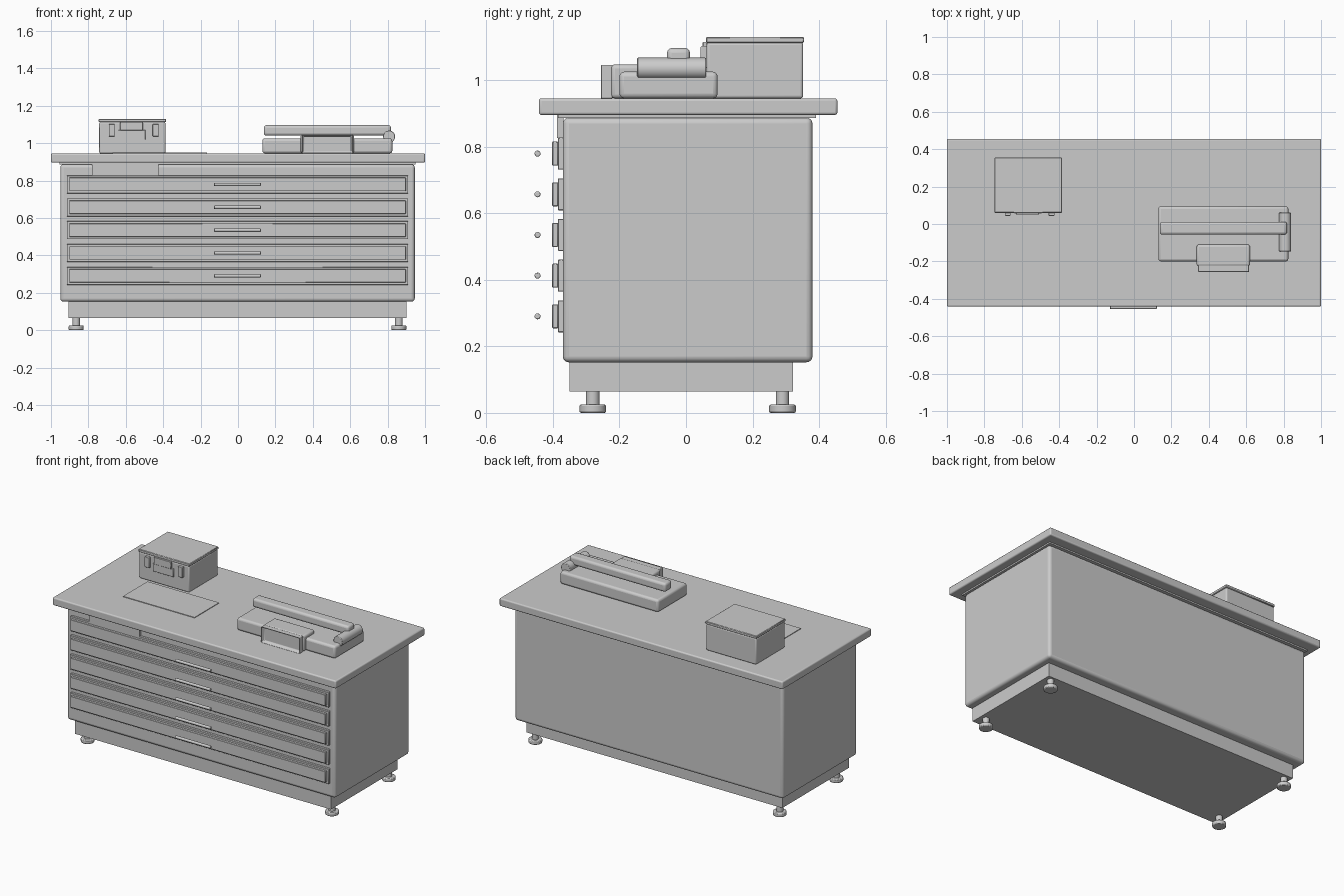
import bpy, bmesh, math
from mathutils import Matrix

old = bpy.data.objects.get("Cube")
if old:
    bpy.data.objects.remove(old, do_unlink=True)

grey = bpy.data.materials.new("light_grey")
grey.use_nodes = True
COLOUR = (0.6, 0.6, 0.6, 1)
grey.diffuse_color = COLOUR
grey.node_tree.nodes["Principled BSDF"].inputs["Base Color"].default_value = COLOUR


def finish(name, bm, bevel=0, segments=3):
    mesh = bpy.data.meshes.new(name)
    bm.to_mesh(mesh)
    bm.free()
    obj = bpy.data.objects.new(name, mesh)
    bpy.context.collection.objects.link(obj)
    mesh.materials.append(grey)
    if bevel:
        mod = obj.modifiers.new("rounded_edges", "BEVEL")
        mod.width = bevel
        mod.segments = segments
        mod.limit_method = "ANGLE"
    bpy.ops.object.select_all(action="DESELECT")
    obj.select_set(True)
    bpy.context.view_layer.objects.active = obj
    bpy.ops.object.shade_smooth_by_angle(angle=math.radians(35))
    return obj


def box(name, x, y, z, bevel=0, segments=3, recess=None):
    """Box from (min, max) ranges; recess = (rim width, depth) on the front face."""
    bm = bmesh.new()
    bmesh.ops.create_cube(bm, size=1)
    for v in bm.verts:
        for i, (lo, hi) in enumerate((x, y, z)):
            v.co[i] = hi if v.co[i] > 0 else lo
    if recess:
        bm.normal_update()
        front = [f for f in bm.faces if f.normal.y < -0.9]
        bmesh.ops.inset_region(bm, faces=front, thickness=recess[0])
        bmesh.ops.translate(bm, verts=front[0].verts, vec=(0, recess[1], 0))
    return finish(name, bm, bevel, segments)


def rod(name, centre, radius, length, axis="Z", bevel=0):
    bm = bmesh.new()
    turn = {"X": Matrix.Rotation(math.pi / 2, 4, "Y"),
            "Y": Matrix.Rotation(math.pi / 2, 4, "X"),
            "Z": Matrix()}[axis]
    bmesh.ops.create_cone(bm, cap_ends=True, segments=32, radius1=radius,
                          radius2=radius, depth=length,
                          matrix=Matrix.Translation(centre) @ turn)
    return finish(name, bm, bevel, 2)


# Cabinet
box("worktop", (-1, 1), (-0.442, 0.455), (0.895, 0.945), 0.008)
box("worktop_spacer", (-0.955, 0.95), (-0.385, 0.39), (0.886, 0.896))
box("cabinet_body", (-0.95, 0.945), (-0.37, 0.38), (0.152, 0.887), 0.018, 4)
box("plinth", (-0.905, 0.9), (-0.35, 0.322), (0.065, 0.16))
box("label_strip", (-0.78, -0.425), (-0.388, -0.368), (0.826, 0.895))

# Levelling feet
for x in (-0.865, 0.86):
    for y in (-0.28, 0.29):
        rod("foot_stem", (x, y, 0.045), 0.02, 0.05)
        rod("foot_pad", (x, y, 0.0125), 0.04, 0.025, bevel=0.005)

# Five shallow drawers
for i in range(5):
    z = 0.779 - i * 0.1222
    box("drawer_frame", (-0.915, 0.91), (-0.385, -0.365), (z - 0.048, z + 0.048), 0.002, 1)
    box("drawer_front", (-0.902, 0.897), (-0.402, -0.384), (z - 0.036, z + 0.036), 0.002, 1)
    rod("drawer_handle", (-0.003, -0.446, z), 0.009, 0.25, "X", 0.003)

# Lidded case with latches
box("case_body", (-0.742, -0.388), (0.062, 0.352), (0.945, 1.113), 0.008)
box("case_lid", (-0.745, -0.385), (0.06, 0.355), (1.112, 1.13), 0.003, 1)
for x in (-0.675, -0.44):
    box("case_latch", (x - 0.016, x + 0.016), (0.044, 0.064), (1.036, 1.102), 0.003, 2)
box("case_handle_plate", (-0.64, -0.495), (0.055, 0.064), (1.018, 1.07), 0.002, 1)
box("case_clasp", (-0.63, -0.508), (0.05, 0.064), (1.068, 1.114), 0.002, 1)

# Loose sheet on the worktop
box("paper_sheet", (-0.67, -0.165), (-0.202, 0.045), (0.945, 0.949))

# Sealing machine
box("sealer_base", (0.13, 0.825), (-0.2, 0.095), (0.945, 1.025), 0.014)
box("sealer_arm", (0.138, 0.818), (-0.057, 0.012), (1.04, 1.096), 0.014)
rod("sealer_hinge", (0.808, -0.043, 1.035), 0.032, 0.207, "Y", 0.003)
box("control_housing", (0.335, 0.62), (-0.226, -0.11), (0.945, 1.047), 0.012)
box("control_frame", (0.342, 0.614), (-0.257, -0.22), (0.945, 1.045), 0.003, 2, (0.014, 0.02))
